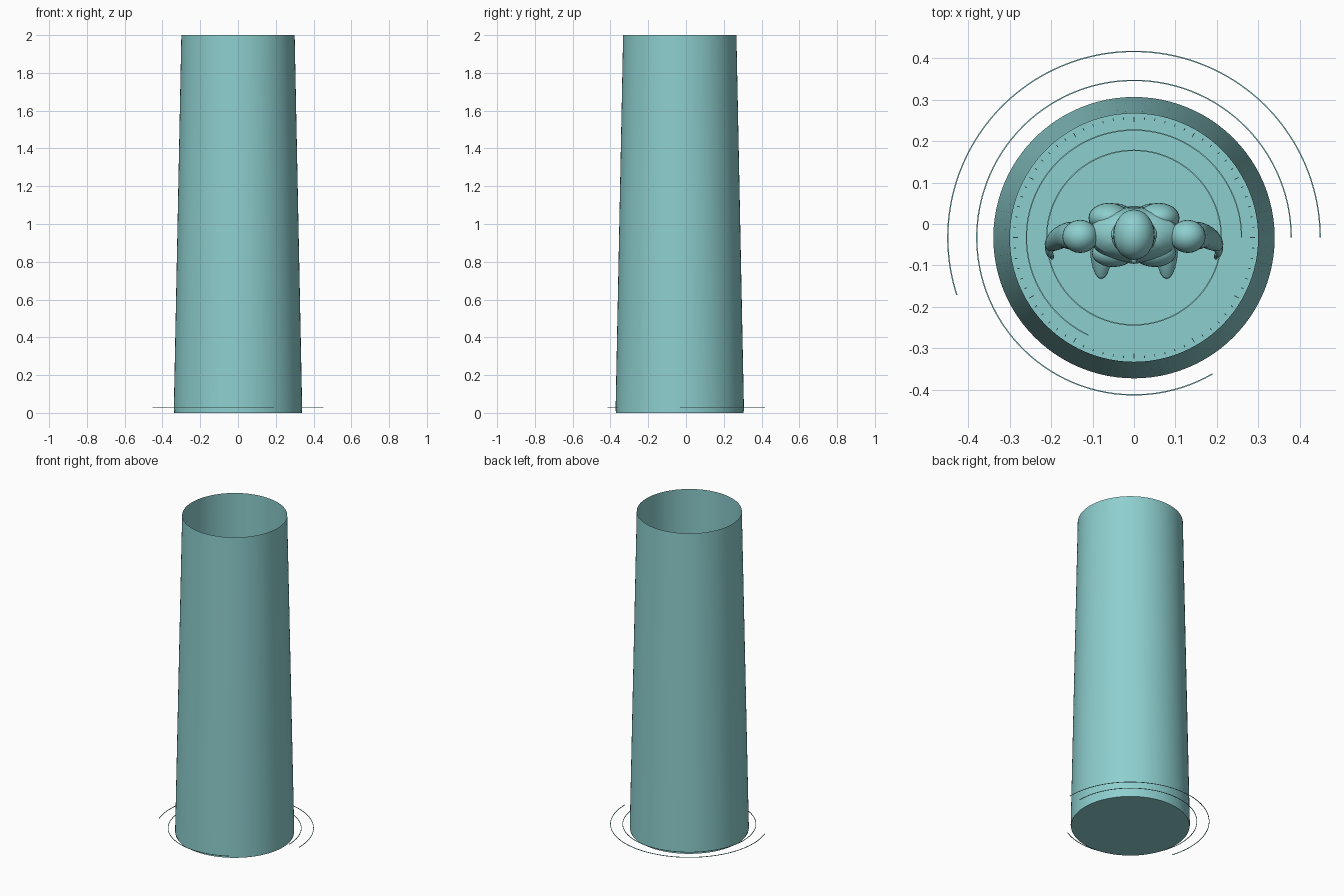
import bpy, bmesh, math
from mathutils import Vector

if "Cube" in bpy.data.objects:
    bpy.data.objects.remove(bpy.data.objects["Cube"])

CY = -0.033   # axis of the projector
FLOOR = 0.02  # top of the base disc


def material(name, rgb):
    m = bpy.data.materials.new(name)
    m.use_nodes = True
    m.diffuse_color = (*rgb, 1)
    m.node_tree.nodes["Principled BSDF"].inputs["Base Color"].default_value = (*rgb, 1)
    return m


teal = material("pale teal", (0.27, 0.62, 0.62))


def finish(bm, name, mat=teal, angle=40):
    bmesh.ops.recalc_face_normals(bm, faces=bm.faces)
    mesh = bpy.data.meshes.new(name)
    bm.to_mesh(mesh)
    bm.free()
    ob = bpy.data.objects.new(name, mesh)
    bpy.context.collection.objects.link(ob)
    mesh.materials.append(mat)
    bpy.ops.object.select_all(action="DESELECT")
    ob.select_set(True)
    bpy.context.view_layer.objects.active = ob
    bpy.ops.object.shade_smooth_by_angle(angle=math.radians(angle))
    return ob


def loft(name, rings, sides=20, cap=True, mirror=False):
    """Skin over horizontal ellipses given as (x, y, z, rx, ry)."""
    bm = bmesh.new()
    for s in ((1, -1) if mirror else (1,)):
        loops = []
        for x, y, z, rx, ry in rings:
            angles = [math.tau * i / sides for i in range(sides)]
            loops.append([bm.verts.new((s * (x + rx * math.cos(a)),
                                        y + ry * math.sin(a), z)) for a in angles])
        for a, b in zip(loops, loops[1:]):
            for i in range(sides):
                j = (i + 1) % sides
                bm.faces.new((a[i], a[j], b[j], b[i]))
        if cap:
            bm.faces.new(loops[0])
            bm.faces.new(loops[-1])
    return finish(bm, name)


def ball(name, center, radii, mirror=False):
    bm = bmesh.new()
    for s in ((1, -1) if mirror else (1,)):
        new = bmesh.ops.create_uvsphere(bm, u_segments=24, v_segments=14, radius=1)["verts"]
        for v in new:
            v.co = Vector((s * center[0] + v.co.x * radii[0],
                           center[1] + v.co.y * radii[1], center[2] + v.co.z * radii[2]))
    return finish(bm, name)


def soften(ob):
    ob.modifiers.new("soften", "SUBSURF").levels = 1
    ob.modifiers["soften"].render_levels = 1


# Base disc and open light tube
loft("base_disc", [(0, CY, 0, 0.338, 0.338), (0, CY, FLOOR, 0.338, 0.338)], 96)
loft("light_tube", [(0, CY, 0.01, 0.34, 0.34), (0, CY, 2, 0.3, 0.3)], 96, cap=False)


# Thin arcs floating just above the floor
def arc(name, radius, sweep, t=0.0015):
    bm = bmesh.new()
    profile = [bm.verts.new((radius + dx, 0, 0.03 + dz))
               for dx, dz in ((-t, -t), (t, -t), (t, t), (-t, t))]
    edges = [bm.edges.new((profile[i], profile[(i + 1) % 4])) for i in range(4)]
    bmesh.ops.spin(bm, geom=profile + edges, cent=(0, 0, 0), axis=(0, 0, 1),
                   angle=math.radians(sweep), steps=96)
    bmesh.ops.remove_doubles(bm, verts=bm.verts, dist=0.0001)
    bmesh.ops.translate(bm, verts=bm.verts, vec=(0, CY, 0))
    finish(bm, name)


arc("outer_arc", 0.45, 198)
arc("second_arc", 0.38, 300)
arc("third_arc", 0.26, 245)
arc("inner_ring", 0.211, 360)

# Dial ticks around the floor
bm = bmesh.new()
for i in range(72):
    a = math.tau * i / 72
    half = 0.006 if i % 6 == 0 else 0.003
    tick = bmesh.ops.create_cube(bm, size=1)["verts"]
    bmesh.ops.scale(bm, verts=tick, vec=(2 * half, 0.002, 0.004))
    bmesh.ops.translate(bm, verts=tick, vec=(0.292 - half, 0, FLOOR + 0.003))
    for v in tick:
        x, y = v.co.x, v.co.y
        v.co.x = x * math.cos(a) - y * math.sin(a)
        v.co.y = CY + x * math.sin(a) + y * math.cos(a)
finish(bm, "dial_ticks")

# Standing figure: torso, legs and feet
soften(loft("torso", [
    (0, -0.03, 0.53, 0.06, 0.045), (0, -0.02, 0.57, 0.1, 0.065),
    (0, -0.02, 0.63, 0.1, 0.066), (0, -0.028, 0.72, 0.085, 0.054),
    (0, -0.03, 0.8, 0.095, 0.064), (0, -0.027, 0.88, 0.112, 0.073),
    (0, -0.025, 0.94, 0.115, 0.06), (0, -0.022, 0.97, 0.06, 0.038)]))
soften(loft("legs", [
    (0.078, -0.015, 0.04, 0.026, 0.03), (0.077, -0.012, 0.1, 0.025, 0.028),
    (0.074, -0.004, 0.22, 0.036, 0.04), (0.07, -0.02, 0.33, 0.033, 0.036),
    (0.064, -0.025, 0.45, 0.045, 0.05), (0.055, -0.025, 0.58, 0.05, 0.058)], mirror=True))
soften(loft("shoes", [
    (0.079, -0.06, FLOOR, 0.027, 0.076), (0.079, -0.06, 0.034, 0.028, 0.077),
    (0.079, -0.048, 0.05, 0.026, 0.06), (0.078, -0.02, 0.075, 0.027, 0.033)], mirror=True))
ball("seat_muscles", (0.045, 0.008, 0.59), (0.048, 0.042, 0.055), True)
ball("chest_muscles", (0.05, -0.07, 0.87), (0.052, 0.034, 0.045), True)
ball("shoulder_blades", (0.06, 0.015, 0.88), (0.05, 0.036, 0.065), True)

# Belt and collar
loft("belt", [(0, -0.024, 0.665, 0.098, 0.064), (0, -0.026, 0.69, 0.094, 0.062)])
loft("collar", [(0, -0.025, 0.95, 0.06, 0.05), (0, -0.03, 0.985, 0.045, 0.045)])

# Arms and hands
ball("shoulders", (0.13, -0.03, 0.925), (0.043, 0.04, 0.045), True)
soften(loft("arms", [
    (0.204, -0.05, 0.57, 0.013, 0.018), (0.2, -0.047, 0.61, 0.016, 0.019),
    (0.185, -0.037, 0.69, 0.026, 0.027), (0.17, -0.027, 0.76, 0.026, 0.028),
    (0.152, -0.028, 0.84, 0.033, 0.035), (0.135, -0.03, 0.93, 0.038, 0.037)], mirror=True))
soften(loft("palms", [
    (0.203, -0.062, 0.52, 0.009, 0.022), (0.205, -0.058, 0.55, 0.011, 0.023),
    (0.203, -0.05, 0.585, 0.012, 0.016)], mirror=True))
for i in range(4):
    y = -0.079 + i * 0.011
    soften(loft(f"finger_{i + 1}", [(0.198, y, 0.475, 0.004, 0.004),
                                    (0.203, y, 0.525, 0.006, 0.006)], 8, mirror=True))
soften(loft("thumbs", [(0.197, -0.086, 0.52, 0.005, 0.005),
                       (0.201, -0.068, 0.56, 0.008, 0.008)], 8, mirror=True))

# Neck and head
loft("neck", [(0, -0.022, 0.95, 0.034, 0.034), (0, -0.026, 1.02, 0.031, 0.034)])
ball("skull", (0, -0.026, 1.062), (0.05, 0.061, 0.058))
soften(loft("jaw", [
    (0, -0.06, 0.985, 0.016, 0.018), (0, -0.05, 1.0, 0.032, 0.032),
    (0, -0.042, 1.03, 0.043, 0.043), (0, -0.038, 1.06, 0.046, 0.046)]))
ball("nose", (0, -0.087, 1.035), (0.007, 0.01, 0.014))
ball("ears", (0.05, -0.025, 1.04), (0.006, 0.012, 0.018), True)
